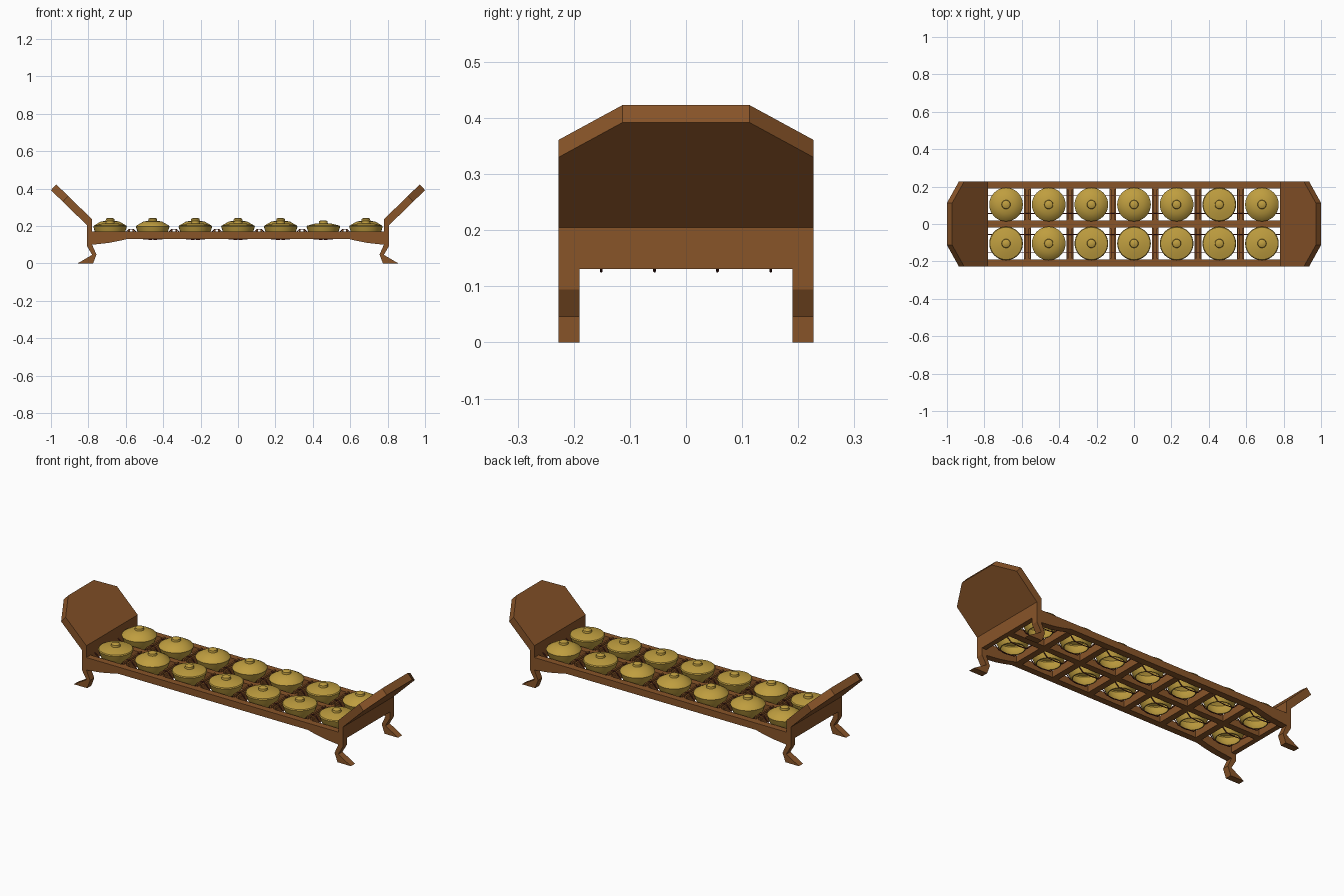
import bpy, bmesh, math
from mathutils import Vector

if "Cube" in bpy.data.objects:
    bpy.data.objects.remove(bpy.data.objects["Cube"])


def material(name, rgb):
    m = bpy.data.materials.new(name)
    m.diffuse_color = (*rgb, 1)
    m.use_nodes = True
    m.node_tree.nodes["Principled BSDF"].inputs["Base Color"].default_value = m.diffuse_color
    return m


WOOD = material("brown wood", (0.25, 0.09, 0.022))
BRASS = material("brass", (0.52, 0.34, 0.05))
CORD = material("dark red cord", (0.13, 0.02, 0.018))


def add_object(name, mesh, mat=None):
    ob = bpy.data.objects.new(name, mesh)
    bpy.context.collection.objects.link(ob)
    if mat:
        mesh.materials.append(mat)
    return ob


def prism(name, points, offset, mat=WOOD):
    """Extrude a flat 3D outline along an offset vector."""
    bm = bmesh.new()
    face = bm.faces.new([bm.verts.new(p) for p in points])
    ext = bmesh.ops.extrude_face_region(bm, geom=[face])
    verts = [g for g in ext["geom"] if isinstance(g, bmesh.types.BMVert)]
    bmesh.ops.translate(bm, verts=verts, vec=Vector(offset))
    bmesh.ops.recalc_face_normals(bm, faces=bm.faces)
    me = bpy.data.meshes.new(name)
    bm.to_mesh(me)
    bm.free()
    return add_object(name, me, mat)


def side_profile(name, xz, y0, y1):
    return prism(name, [(x, y0, z) for x, z in xz], (0, y1 - y0, 0))


def box(name, x0, x1, y0, y1, z0, z1):
    return side_profile(name, [(x0, z0), (x1, z0), (x1, z1), (x0, z1)], y0, y1)


W, IN = 0.227, 0.19          # half width of frame, inner face of rails
TOP, LOW = 0.17, 0.131       # frame top and underside
BARS = [-0.57, -0.342, -0.114, 0.114, 0.342, 0.57]

# End boards, slanted cut-corner panels and bent legs
for s, side in ((-1, "left"), (1, "right")):
    side_profile(side + "_end_board",
                 [(s * 0.78, LOW), (s * 0.808, LOW), (s * 0.808, 0.205), (s * 0.78, 0.236)], -W, W)
    outline = [(-W, 0.205), (W, 0.205), (W, 0.33), (0.113, 0.392), (-0.113, 0.392), (-W, 0.33)]
    prism(side + "_slanted_panel",
          [(s * (0.808 + (z - 0.205) * 1.027), y, z) for y, z in outline],
          (-s * 0.028, 0, 0.031))
    leg = [(0.808, 0.17), (0.808, 0.094), (0.78, 0.046), (0.858, 0.0),
           (0.775, 0.0), (0.757, 0.048), (0.78, 0.10), (0.78, 0.17)]
    for y0, y1, end in ((-W, -IN, "front"), (IN, W, "back")):
        side_profile(f"{end}_{side}_leg", [(s * x, z) for x, z in leg], y0, y1)

# Long rails, deeper toward the ends
half = [(0.59, LOW + 0.001), (0.63, 0.122), (0.69, 0.11), (0.78, 0.10), (0.78, TOP)]
rail = half + [(-x, z) for x, z in reversed(half)]
for y0, y1, end in ((-W, -IN, "front"), (IN, W, "back")):
    side_profile(end + "_rail", rail, y0, y1)
box("centre_beam", -0.78, 0.78, -0.018, 0.018, LOW, TOP)

# Crossbars with two raised ridges that carry the cords
for i, x in enumerate(BARS):
    box(f"crossbar_{i}", x - 0.018, x + 0.018, -IN, IN, LOW, TOP - 0.002)
    for s in (-1, 1):
        for r in (-1, 1):
            cx, cy = x + s * 0.012, r * 0.104
            box(f"cord_ridge_{i}", cx - 0.005, cx + 0.005, cy - 0.08, cy + 0.08, TOP - 0.003, 0.182)


# Gong kettles: thin hollow shells, open underneath
def kettle_mesh(name, upper):
    outer = [(0.062, 0.133), (0.073, 0.15), (0.082, 0.172), (0.09, 0.197)] + upper
    inner = [(max(r - 0.005, 0), z - 0.005) for r, z in reversed(outer[1:])]
    inner.append((0.057, 0.133))
    pts = outer + inner
    bm = bmesh.new()
    vs = [bm.verts.new((r, 0, z)) for r, z in pts]
    edges = [bm.edges.new((vs[i], vs[(i + 1) % len(vs)])) for i in range(len(vs))]
    bmesh.ops.spin(bm, geom=vs + edges, cent=(0, 0, 0), axis=(0, 0, 1),
                   angle=2 * math.pi, steps=32)
    bmesh.ops.remove_doubles(bm, verts=bm.verts, dist=0.0002)
    # drop the degenerate strip left on the axis
    loose = [e for e in bm.edges if not e.link_faces]
    bmesh.ops.delete(bm, geom=loose, context="EDGES")
    bmesh.ops.recalc_face_normals(bm, faces=bm.faces)
    me = bpy.data.meshes.new(name)
    bm.to_mesh(me)
    bm.free()
    for p in me.polygons:
        p.use_smooth = True
    me.set_sharp_from_angle(angle=math.radians(28))
    me.materials.append(BRASS)
    return me


domed = kettle_mesh("domed_kettle", [(0.086, 0.203), (0.05, 0.224), (0.024, 0.228),
                                     (0.022, 0.239), (0.012, 0.244), (0, 0.244)])
flat = kettle_mesh("flat_kettle", [(0.086, 0.202), (0.05, 0.212), (0.024, 0.215),
                                   (0.022, 0.226), (0.012, 0.231), (0, 0.231)])
for i in range(7):
    x = (i - 3) * 0.228
    add_object(f"front_kettle_{i}", domed if i == 1 else flat).location = (x, -0.104, 0)
    add_object(f"back_kettle_{i}", flat if i == 5 else domed).location = (x, 0.104, 0)

# Cords sagging under each kettle
path = [(-0.785, 0.172)]
for i in range(7):
    x = (i - 3) * 0.228
    path += [(x - 0.05, 0.131), (x, 0.127), (x + 0.05, 0.131)]
    if i < 6:
        path += [(BARS[i] - 0.012, 0.183), (BARS[i] + 0.012, 0.183)]
path.append((0.785, 0.172))
for k, y in enumerate((-0.151, -0.056, 0.056, 0.151)):
    cu = bpy.data.curves.new(f"cord_{k}", "CURVE")
    cu.dimensions = "3D"
    cu.bevel_depth = 0.0025
    cu.bevel_resolution = 1
    sp = cu.splines.new("POLY")
    sp.points.add(len(path) - 1)
    for p, (x, z) in zip(sp.points, path):
        p.co = (x, y, z, 1)
    add_object(f"cord_{k}", cu, CORD)
